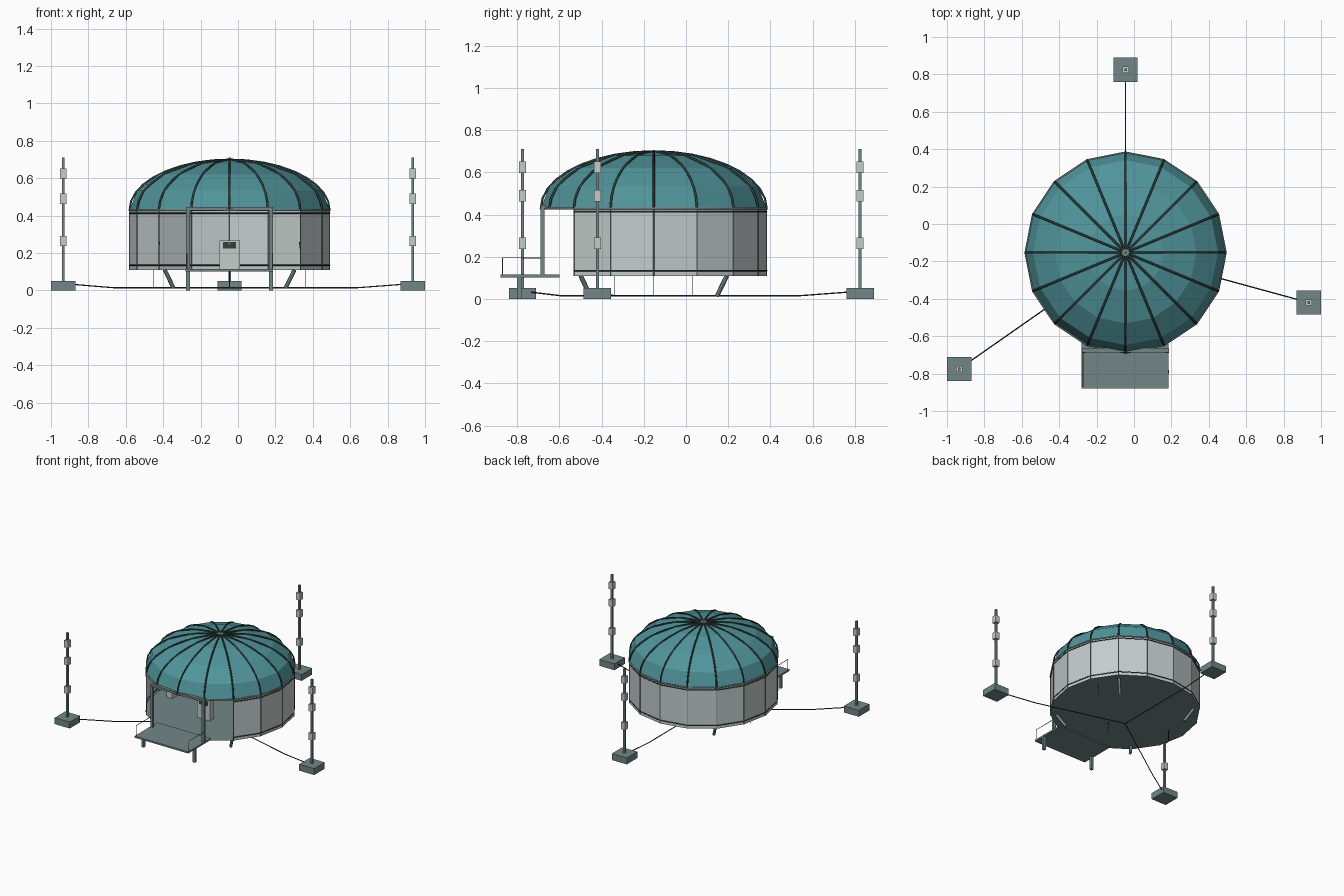
import bpy, bmesh, math
from mathutils import Vector

if "Cube" in bpy.data.objects:
    bpy.data.objects.remove(bpy.data.objects["Cube"])

C = Vector((-0.045, -0.153, 0))      # centre of the round hut
R, FLOOR, EAVE, RISE, N = 0.535, 0.11, 0.43, 0.27, 16


def mat(name, c):
    m = bpy.data.materials.new(name)
    m.diffuse_color = (*c, 1)
    m.use_nodes = True
    m.node_tree.nodes["Principled BSDF"].inputs["Base Color"].default_value = m.diffuse_color
    return m


TEAL = mat("teal", (0.08, 0.30, 0.33))
STEEL = mat("steel", (0.17, 0.24, 0.24))
LIGHT = mat("light_panel", (0.55, 0.61, 0.60))
DARK = mat("dark_trim", (0.03, 0.05, 0.05))
BRASS = mat("brass", (0.30, 0.22, 0.10))
RED = mat("red", (0.6, 0.1, 0.05))


def finish(name, bm, m):
    me = bpy.data.meshes.new(name)
    bm.to_mesh(me)
    bm.free()
    ob = bpy.data.objects.new(name, me)
    bpy.context.collection.objects.link(ob)
    me.materials.append(m)
    return ob


def box(name, c, s, m, turn=0):
    bm = bmesh.new()
    bmesh.ops.create_cube(bm, size=1)
    bmesh.ops.scale(bm, vec=s, verts=bm.verts)
    ob = finish(name, bm, m)
    ob.location = c
    ob.rotation_euler.z = turn
    return ob


def tube(name, pts, r, m, closed=False, res=1):
    cu = bpy.data.curves.new(name, 'CURVE')
    cu.dimensions = '3D'
    cu.bevel_depth, cu.bevel_resolution = r, res
    cu.use_fill_caps = True
    sp = cu.splines.new('POLY')
    sp.points.add(len(pts) - 1)
    for p, q in zip(sp.points, pts):
        p.co = (*q, 1)
    sp.use_cyclic_u = closed
    ob = bpy.data.objects.new(name, cu)
    bpy.context.collection.objects.link(ob)
    cu.materials.append(m)
    return ob


def polar(i, r, z):
    a = i * math.tau / N
    return C + Vector((r * math.cos(a), r * math.sin(a), z))


def sheet(name, profile, segs, m):
    """Faceted sheet swept round the hut over the given rib numbers."""
    bm = bmesh.new()
    cols = [[bm.verts.new(polar(i, r, z)) for r, z in profile]
            for i in range(segs[0], segs[1] + 1)]
    for a, b in zip(cols, cols[1:]):
        for k in range(len(profile) - 1):
            bm.faces.new((a[k], b[k], b[k + 1], a[k + 1]))
    bmesh.ops.remove_doubles(bm, verts=bm.verts, dist=1e-4)
    return finish(name, bm, m)


def arc(n):
    return [(R * math.cos(k * math.pi / 2 / n), EAVE + RISE * math.sin(k * math.pi / 2 / n))
            for k in range(n + 1)]


# Dome, walls (open for a quarter turn at the front) and floor
sheet("dome", arc(4), (0, N), TEAL)
sheet("wall", [(R, FLOOR), (R, EAVE)], (-2, 10), LIGHT)
sheet("floor", [(0, FLOOR), (R, FLOOR)], (0, N), STEEL)

# Dome ribs, hub and wall trim
for i in range(N):
    tube(f"dome_rib_{i}", [polar(i, r, z) for r, z in arc(9)], 0.006, DARK)
tube("dome_hub", [C + Vector((0, 0, 0.69)), C + Vector((0, 0, 0.705))], 0.02, STEEL, res=2)
tube("eave_ring", [polar(i, R, EAVE) for i in range(N)], 0.006, STEEL, True)
for n, z in (("upper", 0.413), ("lower", 0.135)):
    tube(f"{n}_wall_band", [polar(i, R, z) for i in range(-2, 11)], 0.004, DARK)
for i in range(-2, 11):
    tube(f"wall_seam_{i + 2}", [polar(i, R, FLOOR), polar(i, R, EAVE)], 0.003, STEEL)

# Slanted legs under the floor
for i in (2, 6, 10, 14):
    tube(f"hut_leg_{i}", [polar(i, 0.49, FLOOR), polar(i, 0.425, 0.015)], 0.011, STEEL)

# Porch: deck, legs, door frame, side rails
box("porch_deck", (-0.0475, -0.74, 0.109), (0.465, 0.28, 0.013), STEEL)
for side, s in (("left", -1), ("right", 1)):
    x = C.x + s * 0.222
    box(f"{side}_door_post", (x, -0.68, 0.275), (0.02, 0.02, 0.32), STEEL)
    box(f"{side}_porch_leg", (x, -0.79, 0.053), (0.02, 0.02, 0.106), STEEL)
    tube(f"{side}_porch_rail", [(x + s * 0.006, -0.87, 0.115), (x + s * 0.006, -0.87, 0.195),
                                (x + s * 0.006, -0.68, 0.195)], 0.0025, BRASS)
box("door_lintel", (C.x, -0.675, 0.437), (0.464, 0.025, 0.018), STEEL)

# Cabinets inside, each with a screen, a lamp and a wire dropping below the floor
for n, dx, dy, turn in (("front", 0, -0.185, 0), ("right", 0.405, 0.185, -math.pi / 2),
                        ("left", -0.405, 0, math.pi / 2)):
    p = C + Vector((dx, dy, 0))
    out = Vector((math.sin(turn), -math.cos(turn), 0))
    box(f"{n}_cabinet", p + Vector((0, 0, 0.19)), (0.11, 0.05, 0.155), LIGHT, turn)
    box(f"{n}_screen", p + out * 0.026 + Vector((0, 0, 0.243)), (0.07, 0.008, 0.035), DARK, turn)
    box(f"{n}_lamp", p + out * 0.03 + Vector((0, 0, 0.253)), (0.012, 0.008, 0.012), RED, turn)
    tube(f"{n}_drop_wire", [p + Vector((0, 0, 0.015)), p + Vector((0, 0, FLOOR))], 0.002, DARK)

# Three outlying masts on blocks, with ground cables to the middle
hub = C + Vector((0, 0, 0.015))
for i, (x, y) in enumerate(((-0.935, -0.775), (0.935, -0.42), (-0.045, 0.825))):
    box(f"mast_block_{i}", (x, y, 0.026), (0.13, 0.13, 0.05), STEEL)
    box(f"mast_{i}", (x, y, 0.38), (0.014, 0.014, 0.66), STEEL)
    for k, z in enumerate((0.265, 0.49, 0.625)):
        box(f"mast_sensor_{i}_{k}", (x, y, z), (0.034, 0.034, 0.055), LIGHT)
    end = Vector((x, y, 0.015))
    tube(f"ground_cable_{i}", [hub, hub.lerp(end, 0.7), Vector((x, y, 0.037))], 0.0035, DARK)
